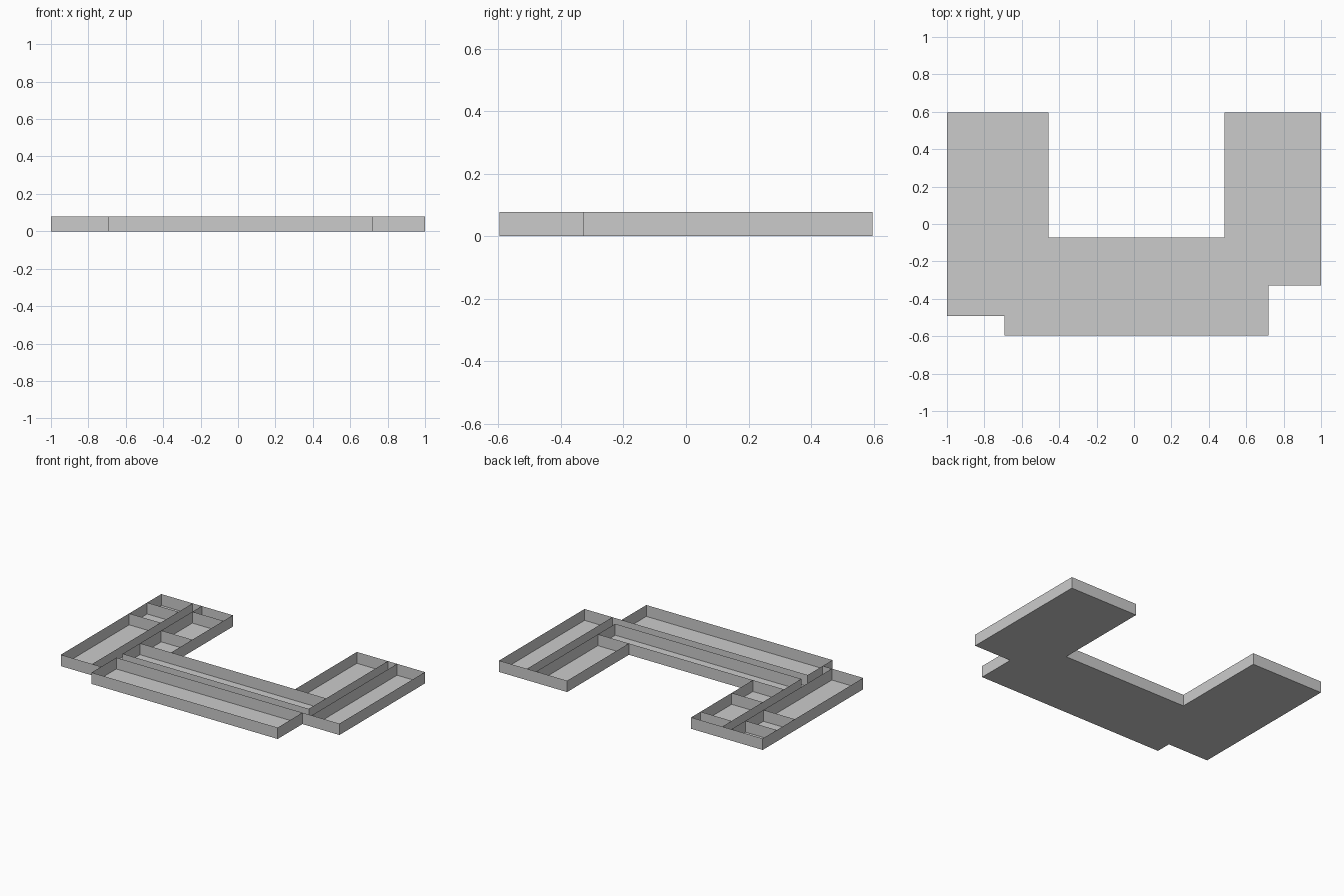
import bpy, bmesh

if "Cube" in bpy.data.objects:
    bpy.data.objects.remove(bpy.data.objects["Cube"])

H = 0.078                                   # wall height
# Grid lines of the plan, left to right and back to front
XL, XL1, XL2, XL3 = -1.0, -0.762, -0.693, -0.457
XR3, XR2, XR1, XR = 0.484, 0.719, 0.789, 1.0
BACK, COURT, HALL_B, HALL_F, FRONT = 0.597, -0.072, -0.26, -0.329, -0.597
LEFT_END = -0.492


def make(name, faces):
    bm = bmesh.new()
    for pts in faces:
        bm.faces.new([bm.verts.new(p) for p in pts])
    bmesh.ops.remove_doubles(bm, verts=bm.verts, dist=1e-5)
    me = bpy.data.meshes.new(name)
    bm.to_mesh(me)
    bm.free()
    ob = bpy.data.objects.new(name, me)
    bpy.context.collection.objects.link(ob)


def floor(name, x0, x1, y0, y1):
    make(name, [[(x0, y0, 0), (x1, y0, 0), (x1, y1, 0), (x0, y1, 0)]])


def walls(name, *paths):
    # thin upright sheets along each plan path
    faces = []
    for path in paths:
        for (ax, ay), (bx, by) in zip(path, path[1:]):
            faces.append([(ax, ay, 0), (bx, by, 0), (bx, by, H), (ax, ay, H)])
    make(name, faces)


# Left wing rooms, split by cross walls
def room_row(name, x0, x1, ys):
    for i, (y1, y0) in enumerate(zip(ys, ys[1:])):
        floor(f"{name}_room_floor_{i + 1}", x0, x1, y0, y1)
    walls(f"{name}_cross_walls", *[[(x0, y), (x1, y)] for y in ys[1:-1]])


room_row("left_outer", XL, XL1, [BACK, 0.444, 0.249, LEFT_END])
room_row("left_inner", XL2, XL3, [BACK, 0.495, 0.158, COURT])

# Right wing and middle rooms
floor("right_inner_room_floor", XR3, XR2, COURT, BACK)
floor("right_outer_room_floor", XR1, XR, HALL_F, BACK)
floor("middle_back_room_floor", XL2, XR2, HALL_B, COURT)
floor("middle_front_room_floor", XL2, XR2, FRONT, HALL_F)

# U-shaped corridor
floor("left_corridor_floor", XL1, XL2, LEFT_END, BACK)
floor("middle_corridor_floor", XL2, XR2, HALL_F, HALL_B)
floor("right_corridor_floor", XR2, XR1, HALL_F, BACK)

# Outer shell
walls("outer_walls", [
    (XL, BACK), (XL, LEFT_END), (XL2, LEFT_END), (XL2, FRONT), (XR2, FRONT),
    (XR2, HALL_F), (XR, HALL_F), (XR, BACK), (XR3, BACK), (XR3, COURT),
    (XL3, COURT), (XL3, BACK), (XL, BACK)])

# Corridor walls and the walls closing the wings off from the middle
walls("corridor_walls",
      [(XL1, BACK), (XL1, LEFT_END)],
      [(XL2, BACK), (XL2, HALL_B), (XR2, HALL_B), (XR2, BACK)],
      [(XL2, LEFT_END), (XL2, HALL_F), (XR2, HALL_F)],
      [(XR1, BACK), (XR1, HALL_F)])
walls("wing_end_walls", [(XL2, COURT), (XL3, COURT)], [(XR3, COURT), (XR2, COURT)])
